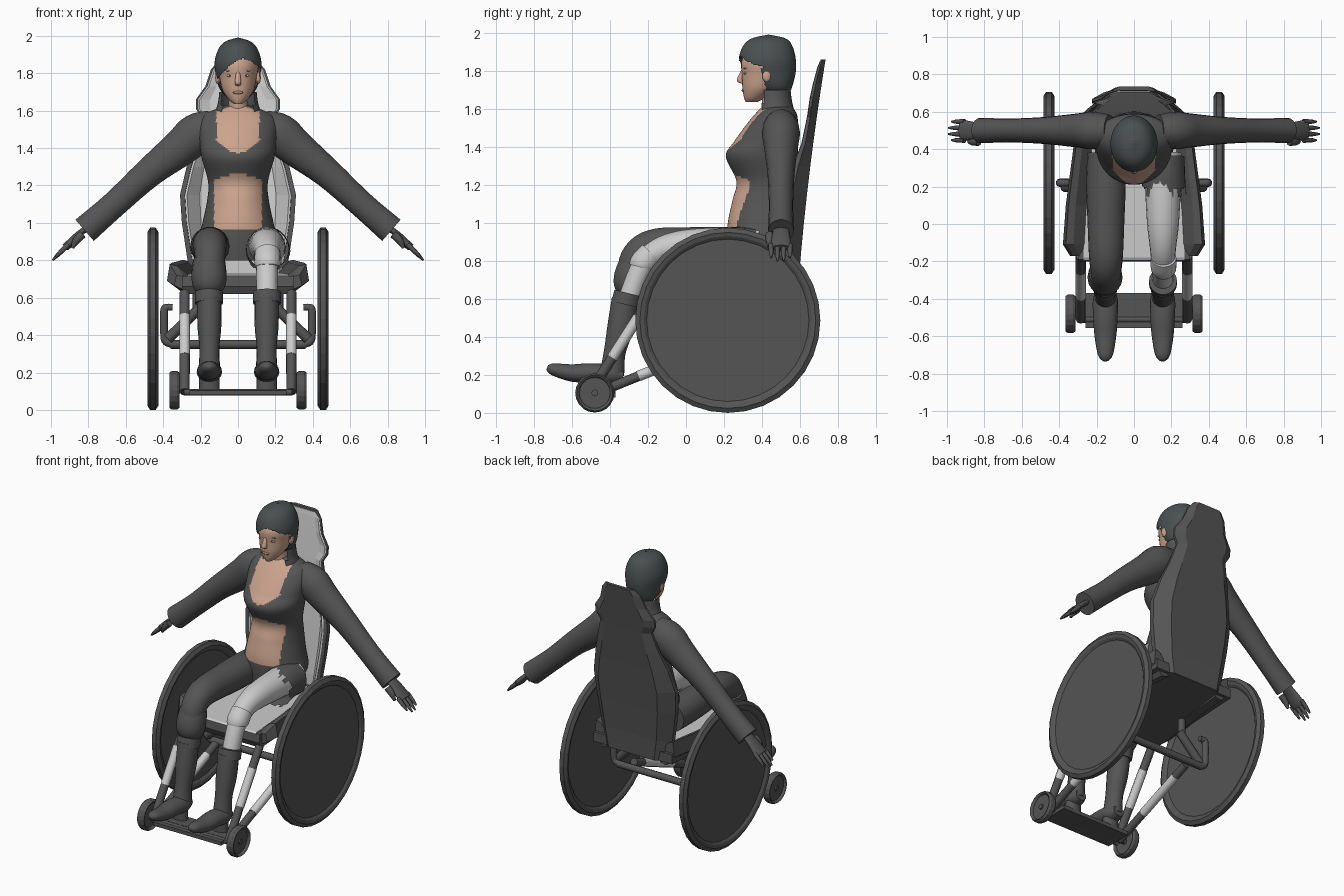
import bpy, bmesh, math
from mathutils import Vector

if "Cube" in bpy.data.objects:
    bpy.data.objects.remove(bpy.data.objects["Cube"])


def material(name, *rgb):
    m = bpy.data.materials.new(name)
    m.use_nodes = True
    m.diffuse_color = (*rgb, 1)
    node = next(n for n in m.node_tree.nodes if n.type == "BSDF_PRINCIPLED")
    node.inputs["Base Color"].default_value = (*rgb, 1)
    return m


CLOTH = material("charcoal", .09, .09, .09)
HAIR = material("dark hair", .07, .08, .08)
SKIN = material("skin", .6, .37, .27)
LIGHT = material("pale grey", .6, .6, .6)
EYE = material("eye white", .55, .43, .37)
LIP = material("lip", .45, .25, .19)


def rings(name, loops, mat=CLOTH, smooth=0, pair=False, rule=None, second=None, cut=None):
    """Bridge equal point loops and cap the ends; pair adds the mirrored twin."""
    for sign, label in ((1, "left_"), (-1, "right_")) if pair else ((1, ""),):
        bm = bmesh.new()
        rows = [[bm.verts.new((sign * x, y, z)) for x, y, z in loop] for loop in loops]
        for a, b in zip(rows, rows[1:]):
            for i in range(len(a)):
                bm.faces.new((a[i - 1], a[i], b[i], b[i - 1]))
        if cut:
            gone = [f for f in bm.faces if cut(f.calc_center_median())]
            bmesh.ops.delete(bm, geom=gone, context="FACES")
        else:
            bm.faces.new(rows[0])
            bm.faces.new(rows[-1])
        bmesh.ops.recalc_face_normals(bm, faces=bm.faces)
        if rule:
            for f in bm.faces:
                f.material_index = int(rule(f.calc_center_median()))
        me = bpy.data.meshes.new(label + name)
        bm.to_mesh(me)
        bm.free()
        me.materials.append(mat)
        if second:
            me.materials.append(second)
        if smooth:
            me.shade_smooth()
            me.set_sharp_from_angle(angle=math.radians(smooth))
        bpy.context.collection.objects.link(bpy.data.objects.new(label + name, me))


def spline(keys, steps):
    """Catmull-Rom through tuples."""
    ks = [Vector(k) for k in keys]
    out = []
    for i in range(len(ks) - 1):
        before, p, q = ks[max(i - 1, 0)], ks[i], ks[i + 1]
        after = ks[min(i + 2, len(ks) - 1)]
        m, n = (q - before) / 2, (after - p) / 2
        for s in range(steps):
            t = s / steps
            out.append(p + m * t + (3 * (q - p) - 2 * m - n) * t * t + (2 * (p - q) + m + n) * t ** 3)
    return out + [ks[-1]]


def ellipse(centre, u, v, segs):
    angles = [math.tau * k / segs for k in range(segs)]
    return [centre + u * math.cos(a) + v * math.sin(a) for a in angles]


def column(name, keys, mat, segs=32, steps=6, **options):
    """Upright form; keys are height, half width, front y, back y."""
    loops = [ellipse(Vector((0, (f + b) / 2, z)), Vector((w, 0, 0)), Vector((0, (b - f) / 2, 0)), segs)
             for z, w, f, b in spline(keys, steps)]
    rings(name, loops, mat, 50, **options)


def tube(name, axis, at, keys, mat=CLOTH, flat=1, segs=18, steps=4, pair=True, **options):
    """Tube in the plane where axis equals at; keys are across, height, radius."""
    def place(u, z):
        return Vector((at, u, z)) if axis == "x" else Vector((u, at, z))
    side = Vector((1, 0, 0)) if axis == "x" else Vector((0, 1, 0))
    pts = spline(keys, steps)
    loops = []
    for i, (u, z, r) in enumerate(pts):
        a, b = pts[max(i - 1, 0)], pts[min(i + 1, len(pts) - 1)]
        up = (place(b[0], b[1]) - place(a[0], a[1])).normalized().cross(side)
        loops.append(ellipse(place(u, z), side * r, up * r * flat, segs))
    rings(name, loops, mat, 50, pair, **options)


def rod(name, axis, at, start, end, r, mat=CLOTH, pair=True):
    tube(name, axis, at, [(*start, r), (*end, r)], mat, segs=8, steps=1, pair=pair)


def ball(name, centre, size, mat, pair=True):
    c, (w, d, h) = Vector(centre), size
    arcs = [math.pi * (i / 9 - .5) for i in range(1, 9)]
    loops = [ellipse(c + Vector((0, 0, h * math.sin(a))), Vector((w * math.cos(a), 0, 0)),
                     Vector((0, d * math.cos(a), 0)), 16) for a in arcs]
    rings(name, loops, mat, 60, pair)


def slab(name, half, outline, mat=CLOTH):
    """Side outline of y and z, swept across the width."""
    rings(name, [[(x, y, z) for y, z in outline] for x in (-half, half)], mat)


def wheel(name, centre, radius, half, rim, segs):
    """Chamfered tyre around a recessed disc."""
    x, y, z = centre
    profile = [(.4, radius - rim), (.8, radius - rim * .75), (1, radius - rim * .4), (.5, radius)]
    profile += [(-dx, r) for dx, r in reversed(profile)]
    turns = [math.tau * k / segs for k in range(segs)]
    rings(name, [[(x + half * dx, y + r * math.cos(a), z + r * math.sin(a)) for a in turns]
                 for dx, r in profile], pair=True)


# Torso: jacket with open neckline and midriff
def bare(c):
    if c.y > .42:
        return False
    neckline = c.z > 1.375 + 5 * c.x ** 2 and abs(c.x) < .115
    midriff = .965 < c.z < 1.26 - 2 * c.x ** 2 and abs(c.x) < .128
    return neckline or midriff


column("torso", [(.8, .17, .23, .57), (.9, .21, .22, .6), (1, .19, .22, .6), (1.12, .165, .245, .6),
                 (1.22, .16, .265, .59), (1.35, .195, .21, .59), (1.43, .205, .255, .59),
                 (1.52, .21, .32, .59), (1.58, .18, .37, .58), (1.63, .06, .42, .54)],
       CLOTH, 112, 9, rule=bare, second=SKIN)
column("collar", [(1.56, .14, .37, .58), (1.63, .11, .37, .56), (1.7, .1, .37, .55)], CLOTH,
       cut=lambda c: c.y < .41 and abs(c.x) < .085)
column("neck", [(1.55, .065, .4, .55), (1.64, .05, .4, .51), (1.74, .05, .38, .5)], SKIN)

# Head, face and hair
column("head", [(1.635, .02, .315, .375), (1.66, .05, .305, .42), (1.71, .083, .297, .49),
                (1.78, .1, .294, .54), (1.85, .109, .292, .56), (1.93, .08, .33, .53)], SKIN)
column("nose", [(1.81, .01, .293, .31), (1.75, .017, .267, .3), (1.733, .01, .29, .31)], SKIN, 12)
ball("lips", (0, .302, 1.697), (.026, .009, .009), LIP, pair=False)
ball("eye", (.043, .313, 1.787), (.018, .009, .007), EYE)
ball("iris", (.043, .306, 1.787), (.006, .003, .006), HAIR)
ball("brow", (.046, .312, 1.813), (.024, .009, .003), LIP)
ball("ear", (.108, .425, 1.775), (.014, .024, .034), SKIN)


def shows_face(c):
    off = c.x - .03
    sweep = 1.88 - abs(off) / 4 - 4 * off ** 2
    return c.z < sweep and c.y < .4 + .3 * max(0, 1.78 - c.z)


column("hair", [(1.67, .06, .42, .54), (1.72, .1, .36, .56), (1.79, .118, .293, .577),
                (1.86, .125, .278, .578), (1.93, .104, .3, .56), (1.97, .067, .345, .525),
                (1.99, .004, .43, .44)], HAIR, 72, 10, cut=shows_face)

# Sleeves and gloved hands
tube("sleeve", "y", .5, [(.13, 1.51, .085), (.22, 1.475, .1), (.31, 1.4, .09), (.48, 1.265, .072),
                         (.66, 1.1, .064), (.82, .96, .068)], flat=1.12)
tube("palm", "y", .5, [(.79, .985, .04), (.85, .94, .045), (.9, .89, .054), (.925, .868, .05)], flat=.4)
for i, reach in enumerate((.055, .072, .072, .055)):
    tube(f"finger_{i + 1}", "y", .448 + .033 * i,
         [(.905, .885, .014), (.92 + reach / 2, .872 - reach / 2, .012), (.92 + reach, .872 - reach, .005)],
         segs=8)
tube("thumb", "y", .44, [(.83, .94, .022), (.865, .905, .02), (.885, .865, .008)], segs=8)

# Tall boots
tube("boot_cuff", "x", .155, [(-.305, .63, .075), (-.32, .57, .075)])
tube("boot_shaft", "x", .153, [(-.32, .6, .065), (-.345, .45, .064), (-.375, .32, .053), (-.39, .2, .06)],
     flat=1.1)
tube("boot_foot", "x", .153, [(-.33, .195, .04), (-.4, .2, .066), (-.5, .21, .065), (-.6, .21, .058),
                              (-.7, .23, .04), (-.73, .24, .016)], flat=.8)
tube("boot_heel", "x", .153, [(-.41, .18, .055), (-.41, .1, .055)], flat=.7, segs=12)

# Covered right leg with a baggy cuff
tube("right_thigh", "x", -.15, [(.38, .87, .1), (.2, .875, .105), (0, .88, .098), (-.15, .88, .092),
                                (-.24, .845, .084), (-.285, .76, .077), (-.3, .6, .058)], pair=False)
tube("trouser_cuff", "x", -.155, [(-.26, .8, .086), (-.285, .72, .094), (-.295, .66, .086), (-.3, .625, .064)],
     pair=False)

# Pale left leg with a torn hem
tube("left_thigh", "x", .155, [(.38, .87, .1), (.2, .88, .096), (0, .88, .085), (-.12, .86, .071),
                               (-.2, .81, .063), (-.25, .73, .058), (-.3, .6, .057)], LIGHT, pair=False)
tube("torn_hem", "x", .16, [(.36, .86, .11), (.26, .865, .113), (.16, .85, .12)], segs=28, pair=False,
     cut=lambda c: c.y < .2 and math.sin(c.x * 150) > 0)
tube("knee_joint", "x", .158, [(-.235, .765, .065), (-.225, .79, .07), (-.18, .84, .068)], LIGHT, pair=False)

# Wheels
wheel("drive_wheel", (.455, .22, .487), .487, .03, .06, 32)
wheel("caster", (.34, -.48, .105), .103, .027, .022, 20)
rod("caster_axle", "y", -.48, (.27, .105), (.36, .105), .018)


# Frame tubes with pale middle sleeves
def sleeved(name, start, end, r, low, high):
    a, b = Vector(start), Vector(end)
    rod(name, "x", .285, a, b, r)
    rod(name + "_sleeve", "x", .285, a.lerp(b, low), a.lerp(b, high), r + .002, LIGHT)


sleeved("front_post", (-.51, .1), (-.17, .63), .027, .36, .76)
sleeved("lower_stay", (-.48, .1), (.16, .36), .026, .36, .85)
tube("frame_hook", "y", .22, [(.34, .35, .022), (.385, .365, .022), (.395, .41, .022), (.395, .53, .022),
                              (.38, .548, .02), (.35, .548, .018)], segs=10)
rod("diagonal_brace", "y", .2, (.375, .38), (.2, .55), .028)
rod("seat_strut", "x", .22, (.2, .53), (.2, .64), .024)
rod("cross_bar", "y", .22, (-.36, .35), (.36, .35), .024, pair=False)
rod("foot_bar", "y", -.51, (-.29, .095), (.29, .095), .018, pair=False)
slab("footplate", .26, [(-.555, .08), (-.37, .08), (-.37, .105), (-.555, .105)])

# Seat with side bolsters
slab("seat_pan", .3, [(-.18, .62), (-.2, .66), (-.19, .715), (.58, .725), (.58, .66)])
slab("seat_cushion", .27, [(-.195, .714), (-.18, .722), (.54, .732), (.54, .72)], LIGHT)
BOLSTER = ((.24, .01), (.3, 0), (.38, .06), (.365, .15), (.325, .14), (.25, .08))
rings("bolster", [[(x * wide, y, .63 + h * tall) for x, h in BOLSTER]
                  for y, wide, tall in ((-.17, .9, .6), (-.11, 1, 1), (.1, .96, 1.05), (.56, .8, 1.15))],
      pair=True)

# Backrest: height, half width, depth of the side wings
OUTLINE = ((.66, .24, .07), (.8, .27, .1), (1, .3, .11), (1.15, .31, .11), (1.3, .275, .09),
           (1.42, .235, .06), (1.56, .195, .05), (1.61, .225, .05), (1.66, .225, .05),
           (1.73, .175, .045), (1.82, .145, .035), (1.86, .11, .025))


def symmetric(half, z):
    return [(x, y, z) for x, y in half] + [(-x, y, z) for x, y in reversed(half)]


shell, pad = [], []
for z, w, d in OUTLINE:
    t = max(0, z - .75)
    y = .597 + .085 * t + .035 * t * t
    front, inner = y - d, w - (.025 if z < 1.5 else .008)
    shell.append(symmetric([(w * .72, y), (w, y - d * .7), (w, front), (inner, front),
                            (w * .68, y - .022)], z))
    pad.append(symmetric([(w * .68, y - .018), (inner, front + .002), (inner - .012, front - .002),
                          (w * .66, y - .03)], min(z, 1.85)))
rings("backrest_shell", shell)
rings("backrest_pad", pad, LIGHT)
